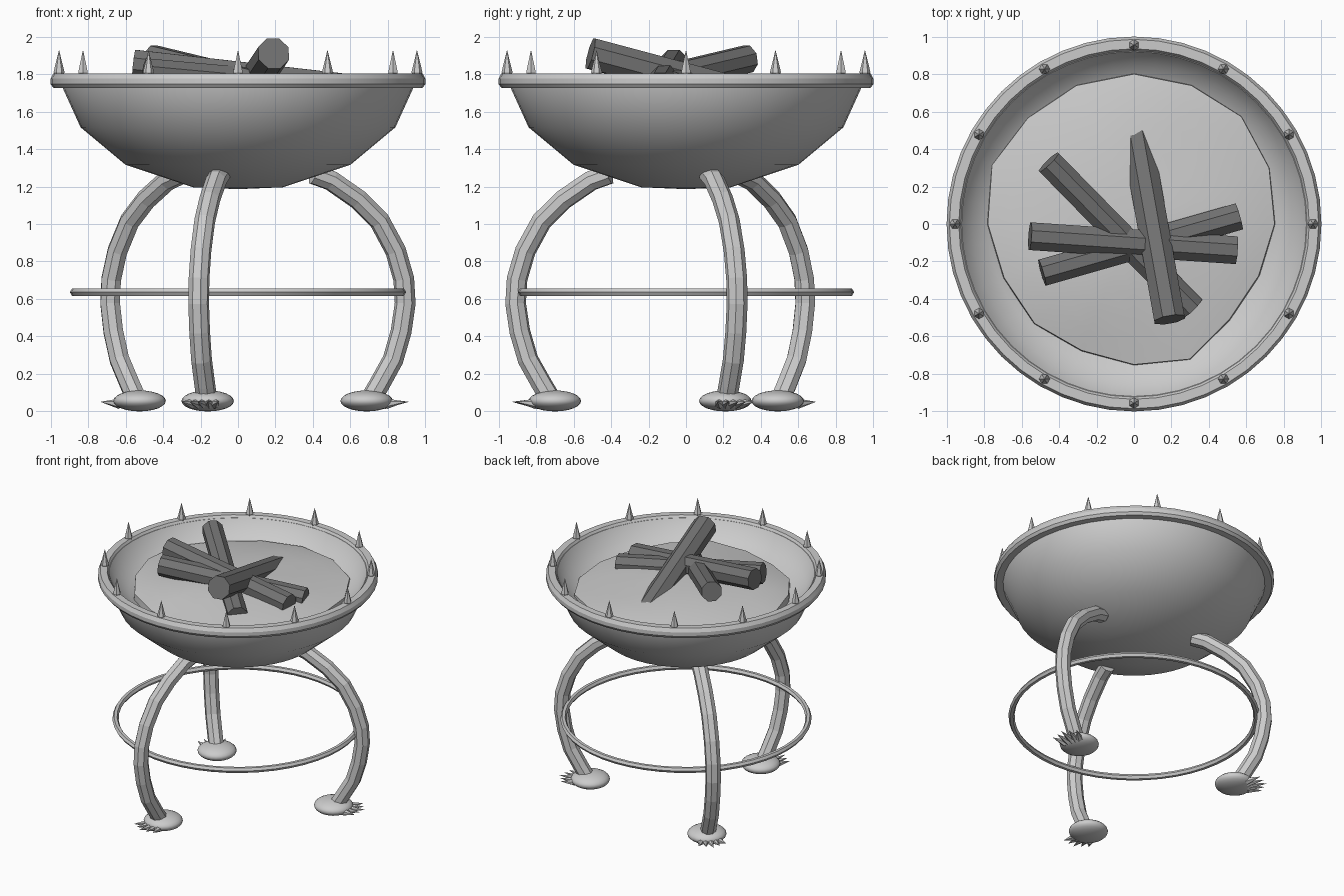
import bpy, bmesh
from math import sin, cos, pi, radians
from mathutils import Vector, Matrix

if "Cube" in bpy.data.objects:
    bpy.data.objects.remove(bpy.data.objects["Cube"])


def material(name, grey):
    m = bpy.data.materials.new(name)
    m.use_nodes = True
    m.diffuse_color = (grey, grey, grey, 1)
    m.node_tree.nodes["Principled BSDF"].inputs["Base Color"].default_value = (grey, grey, grey, 1)
    return m


METAL = material("pale grey metal", 0.6)
ASH = material("pale grey ash", 0.6)
WOOD = material("dark grey charred wood", 0.17)


def finish(name, bm, mat, smooth=None):
    bmesh.ops.recalc_face_normals(bm, faces=bm.faces)
    mesh = bpy.data.meshes.new(name)
    bm.to_mesh(mesh)
    bm.free()
    mesh.materials.append(mat)
    ob = bpy.data.objects.new(name, mesh)
    bpy.context.collection.objects.link(ob)
    if smooth:
        bpy.ops.object.select_all(action='DESELECT')
        ob.select_set(True)
        bpy.context.view_layer.objects.active = ob
        bpy.ops.object.shade_smooth_by_angle(angle=radians(smooth))
    return ob


def bridge(bm, a, b):
    n = len(a)
    for i in range(n):
        bm.faces.new((a[i], a[(i + 1) % n], b[(i + 1) % n], b[i]))


def lathe(name, profile, mat, steps=48, closed=False, smooth=35):
    """Spin a profile of (radius, height) about z; radius 0 ends become poles."""
    bm = bmesh.new()
    rings = []
    for r, z in profile:
        rings.append([bm.verts.new((r * cos(2 * pi * i / steps), r * sin(2 * pi * i / steps), z))
                      for i in range(steps)])
    for a, b in zip(rings, rings[1:]):
        bridge(bm, a, b)
    if closed:
        bridge(bm, rings[-1], rings[0])
    bmesh.ops.remove_doubles(bm, verts=bm.verts, dist=0.0005)
    return finish(name, bm, mat, smooth)


def tube(bm, path, radii, sides, side_dir):
    """Sweep a polygon along a path, keeping side_dir as one cross axis."""
    rings = []
    for i, p in enumerate(path):
        t = (path[min(i + 1, len(path) - 1)] - path[max(i - 1, 0)]).normalized()
        up = t.cross(side_dir).normalized()
        side = up.cross(t)
        ring = []
        for k in range(sides):
            a = 2 * pi * (k + 0.5) / sides
            ring.append(bm.verts.new(p + (side * cos(a) + up * sin(a)) * radii[i]))
        rings.append(ring)
    for a, b in zip(rings, rings[1:]):
        bridge(bm, a, b)
    bm.faces.new(rings[0])
    bm.faces.new(rings[-1])


# Bowl shell, outside then inside
lathe("bowl", [(0, 1.19), (0.24, 1.2), (0.6, 1.32), (0.84, 1.52), (0.94, 1.74), (0.94, 1.79),
               (0.92, 1.79), (0.86, 1.695), (0.78, 1.65), (0.5, 1.5), (0, 1.42)], METAL, smooth=40)

# Raised rim band
lathe("bowl_rim", [(0.93, 1.73), (0.985, 1.73), (1.0, 1.75), (1.0, 1.78), (0.985, 1.808),
                   (0.935, 1.808), (0.92, 1.785), (0.92, 1.75)], METAL, closed=True, smooth=25)

# Brace ring between the legs
lathe("brace_ring", [(0.875 + 0.022 * cos(k * pi / 3), 0.64 + 0.022 * sin(k * pi / 3))
                     for k in range(6)], METAL, closed=True, smooth=25)

# Twelve spikes on the rim
bm = bmesh.new()
for k in range(12):
    a = k * pi / 6
    base = Vector((0.955 * cos(a), 0.955 * sin(a), 0))
    path = [base + Vector((0, 0, z)) for z in (1.78, 1.815, 1.93)]
    tube(bm, path, [0.02, 0.029, 0.001], 6, Vector((-sin(a), cos(a), 0)))
finish("rim_spikes", bm, METAL)

# Ash heap with an uneven outline
outline = [0.75, 0.78, 0.81, 0.8, 0.8, 0.8, 0.8, 0.82, 0.78, 0.75, 0.75, 0.73, 0.75, 0.78, 0.72, 0.72]
bm = bmesh.new()
rings = []
for t in (0.1, 0.3, 0.5, 0.7, 0.85, 0.95, 1.0, 1.01):
    ring = []
    for i, r in enumerate(outline):
        a = 2 * pi * i / len(outline)
        z = 1.68 + 0.08 * (1 - t * t) + 0.012 * t * sin(3 * a + 4 * t)
        if t > 1:
            z = 1.58
        ring.append(bm.verts.new((r * t * cos(a), r * t * sin(a), z)))
    rings.append(ring)
for a, b in zip(rings, rings[1:]):
    bridge(bm, a, b)
bm.faces.new(rings[0])
ash = finish("ash_heap", bm, ASH, smooth=60)

# Crossed logs: start, end, radius
logs = [((0.19, -0.51, 1.914), (0.01, 0.5, 1.645), 0.089),
        ((-0.455, 0.33, 1.885), (0.31, -0.45, 1.7), 0.077),
        ((-0.555, -0.065, 1.86), (0.545, -0.14, 1.735), 0.08),
        ((-0.49, -0.26, 1.815), (0.56, 0.04, 1.72), 0.078)]
for n, (start, end, radius) in enumerate(logs, 1):
    a, b = Vector(start), Vector(end)
    bm = bmesh.new()
    tube(bm, [a, b], [radius, radius], 8, (b - a).cross(Vector((0, 0, 1))).normalized())
    finish(f"log_{n}", bm, WOOD)

# Three bowed legs, each with a rounded foot and a fan of claws
leg_path = [(0.42, 1.27), (0.52, 1.235), (0.67, 1.135), (0.79, 1.02), (0.88, 0.86), (0.925, 0.71),
            (0.933, 0.58), (0.91, 0.43), (0.865, 0.28), (0.79, 0.15), (0.735, 0.06)]
for n, degrees in enumerate((17, 137, 257), 1):
    turn = Matrix.Rotation(radians(degrees), 4, 'Z')
    side = Vector((0, 1, 0))

    bm = bmesh.new()
    tube(bm, [Vector((r, 0, z)) for r, z in leg_path], [0.056] * len(leg_path), 8, side)
    bm.transform(turn)
    finish(f"leg_{n}", bm, METAL)

    bm = bmesh.new()
    bmesh.ops.create_uvsphere(bm, u_segments=24, v_segments=12, radius=1)
    bm.transform(turn @ Matrix.Translation((0.718, 0, 0.06)) @ Matrix.Diagonal((0.14, 0.14, 0.056, 1)))
    finish(f"foot_{n}", bm, METAL, smooth=60)

    bm = bmesh.new()
    for k in range(-2, 3):
        root = Vector((0.81, 0.03 * k, 0.045))
        tip = Vector((0.95 - 0.022 * abs(k), 0.05 * k, 0.055))
        tube(bm, [root, tip], [0.028, 0.001], 6, side)
    bm.transform(turn)
    finish(f"claws_{n}", bm, METAL)

# Settle the model exactly on the ground
bpy.context.view_layer.update()
meshes = [o for o in bpy.context.scene.objects if o.type == 'MESH']
low = min((o.matrix_world @ v.co).z for o in meshes for v in o.data.vertices)
for o in meshes:
    o.location.z -= low
